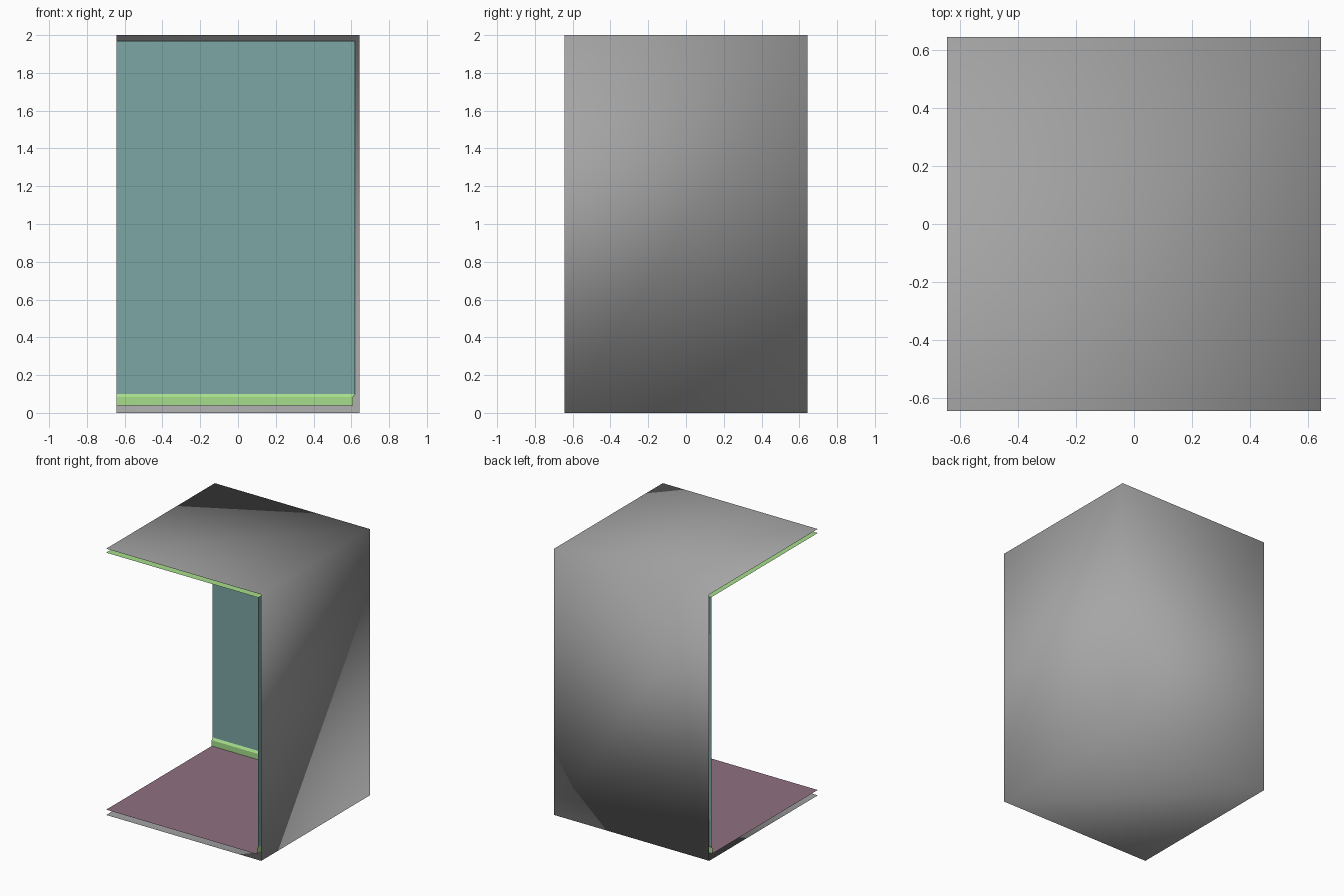
import bpy
import bmesh

default_cube = bpy.data.objects.get("Cube")
if default_cube:
    bpy.data.objects.remove(default_cube, do_unlink=True)

HALF = 0.644        # half width of the room shell
HEIGHT = 2.0
WALL = 0.619        # inner wall offset
BOARD = 0.608       # front of the baseboard
FLOOR_Z, CEILING_Z = 0.04, 1.97
BEVEL_Z, BOARD_TOP = 0.083, 0.10


def material(name, rgb):
    mat = bpy.data.materials.new(name)
    mat.use_nodes = True
    mat.diffuse_color = (*rgb, 1)
    bsdf = mat.node_tree.nodes["Principled BSDF"]
    bsdf.inputs["Base Color"].default_value = (*rgb, 1)
    bsdf.inputs["Roughness"].default_value = 0.8
    return mat


grey = material("shell grey", (0.38, 0.38, 0.38))
teal = material("wall teal", (0.20, 0.38, 0.37))
green = material("trim green", (0.38, 0.73, 0.26))
mauve = material("floor mauve", (0.28, 0.16, 0.22))


def add_corner_strip(bm, profile, inward):
    """Sweep an (offset, height) profile along the left and back sides."""
    rows = [[bm.verts.new((x, y, z)) for x, y in ((d, -HALF), (d, d), (-HALF, d))]
            for d, z in profile]
    for low, high in zip(rows, rows[1:]):
        for i in range(2):
            quad = [low[i], low[i + 1], high[i + 1], high[i]]
            bm.faces.new(quad[::-1] if inward else quad)


def add_slab(bm, edge, z, up):
    """Flat sheet from the open sides to the given offset."""
    ring = [bm.verts.new((x, y, z)) for x, y in
            ((-HALF, -HALF), (edge, -HALF), (edge, edge), (-HALF, edge))]
    bm.faces.new(ring if up else ring[::-1])


def finish(name, bm, mat, smooth=False):
    bmesh.ops.remove_doubles(bm, verts=bm.verts, dist=1e-4)
    mesh = bpy.data.meshes.new(name)
    bm.to_mesh(mesh)
    bm.free()
    mesh.materials.append(mat)
    for face in mesh.polygons:
        face.use_smooth = smooth
    obj = bpy.data.objects.new(name, mesh)
    bpy.context.collection.objects.link(obj)
    return obj


# Outer shell: two walls, roof and base welded and softly shaded
bm = bmesh.new()
add_corner_strip(bm, [(HALF, 0), (HALF, HEIGHT)], inward=False)
add_slab(bm, HALF, HEIGHT, up=True)
add_slab(bm, HALF, 0, up=False)
finish("outer_shell", bm, grey, smooth=True)

# Inner walls
bm = bmesh.new()
add_corner_strip(bm, [(WALL, BOARD_TOP), (WALL, CEILING_Z)], inward=True)
finish("inner_walls", bm, teal)

# Baseboard with a sloped top edge
bm = bmesh.new()
add_corner_strip(bm, [(BOARD, FLOOR_Z), (BOARD, BEVEL_Z), (WALL, BOARD_TOP)], inward=True)
finish("baseboard", bm, green)

# Floor and ceiling sheets
bm = bmesh.new()
add_slab(bm, BOARD, FLOOR_Z, up=True)
finish("floor", bm, mauve)

bm = bmesh.new()
add_slab(bm, WALL, CEILING_Z, up=False)
finish("ceiling", bm, green)
